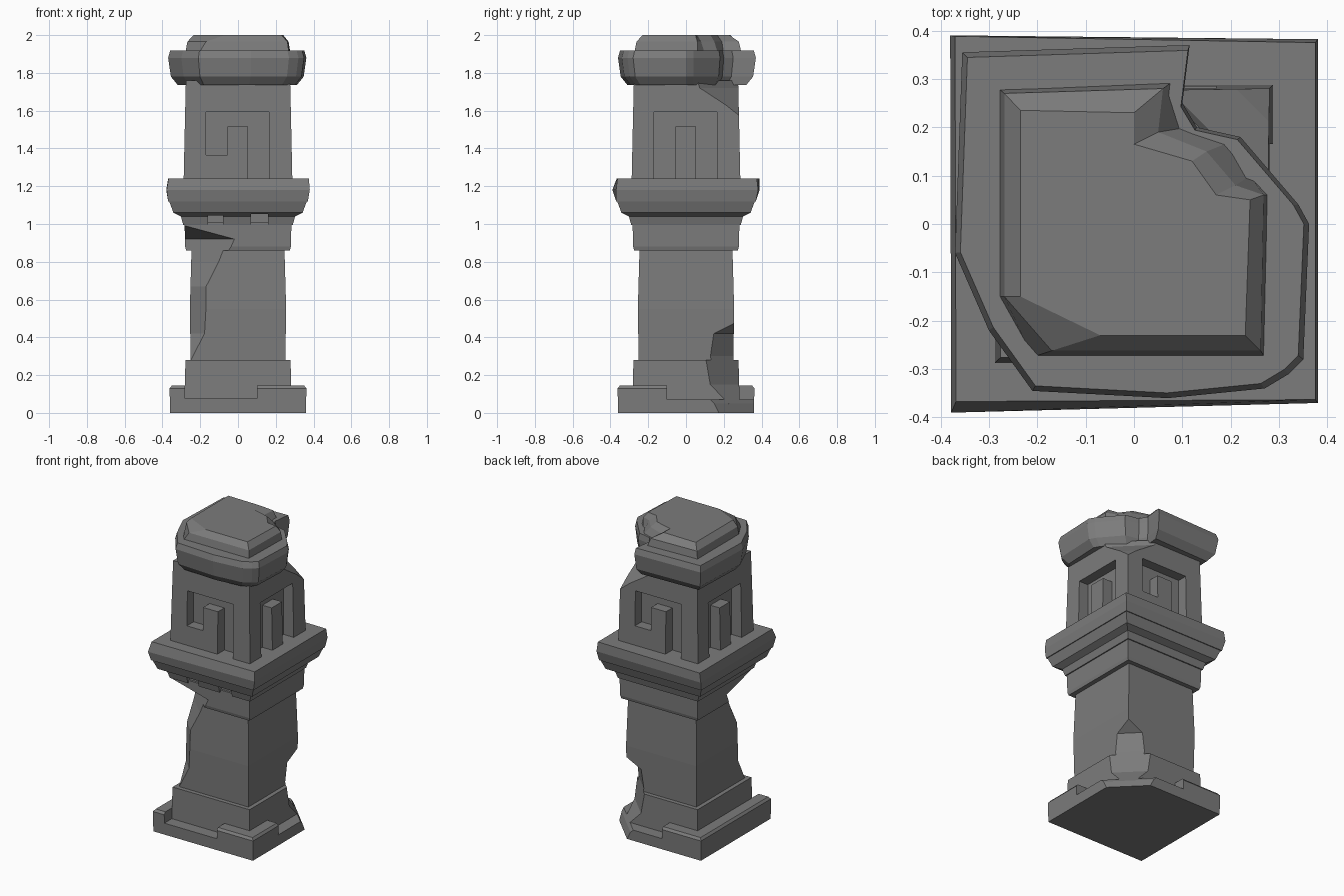
import bpy, bmesh, math

cube = bpy.data.objects.get("Cube")
if cube:
    bpy.data.objects.remove(cube, do_unlink=True)

stone = bpy.data.materials.new("grey_stone")
stone.use_nodes = True
GREY = (0.2, 0.2, 0.2, 1)
stone.diffuse_color = GREY
bsdf = stone.node_tree.nodes["Principled BSDF"]
bsdf.inputs["Base Color"].default_value = GREY
bsdf.inputs["Roughness"].default_value = 0.9


def loft(name, rings):
    """Closed solid through (height, outline) rings of equal point count."""
    bm = bmesh.new()
    loops = [[bm.verts.new((x, y, z)) for x, y in pts] for z, pts in rings]
    n = len(loops[0])
    for a, b in zip(loops, loops[1:]):
        for i in range(n):
            j = (i + 1) % n
            bm.faces.new((a[i], a[j], b[j], b[i]))
    bm.faces.new(loops[0])
    bm.faces.new(loops[-1])
    bmesh.ops.recalc_face_normals(bm, faces=bm.faces)
    me = bpy.data.meshes.new(name)
    bm.to_mesh(me)
    bm.free()
    me.materials.append(stone)
    ob = bpy.data.objects.new(name, me)
    bpy.context.collection.objects.link(ob)
    return ob


def square(r):
    return [(-r, -r), (r, -r), (r, r), (-r, r)]


def block(name, profile):
    """Square stone from (height, half width) pairs."""
    return loft(name, [(z, square(r)) for z, r in profile])


cutters = []


def box_cut(x0, x1, y0, y1, z0, z1, turns=0):
    """Box cutter, turned about z by quarter turns."""
    pts = [(x0, y0), (x1, y0), (x1, y1), (x0, y1)]
    for _ in range(turns):
        pts = [(-y, x) for x, y in pts]
    ob = loft("cutter", [(z0, pts), (z1, pts)])
    ob.hide_render = True
    cutters.append(ob)
    return ob


def corner_cut(s, profile):
    """Broken corner: removes s*(x+y) > c, with c varying by height."""
    ob = loft("cutter", [(z, [(s * 0.6, s * (c - 0.6)), (s * 0.6, s * 0.6),
                             (s * (c - 0.6), s * 0.6)]) for z, c in profile])
    ob.hide_render = True
    cutters.append(ob)
    return ob


def carve(ob, tools):
    for t in tools:
        m = ob.modifiers.new("carve", 'BOOLEAN')
        m.operation, m.solver, m.object = 'DIFFERENCE', 'EXACT', t
    bpy.context.view_layer.update()
    deps = bpy.context.evaluated_depsgraph_get()
    me = bpy.data.meshes.new_from_object(ob.evaluated_get(deps))
    ob.modifiers.clear()
    ob.data = me


# Broken corners of the lower pillar
back_break = corner_cut(1, [(-0.05, 0.56), (0.05, 0.51), (0.15, 0.41),
                            (0.3, 0.38), (0.42, 0.4), (0.48, 0.52)])
front_break = corner_cut(-1, [(0.26, 0.51), (0.42, 0.43), (0.67, 0.42),
                              (0.8, 0.35), (0.92, 0.3), (0.995, 0.58)])

# Plinth and shaft
plinth = block("plinth", [(0, 0.36), (0.13, 0.362), (0.145, 0.35)])
carve(plinth, [back_break,
               box_cut(-0.28, 0.1, -0.5, -0.27, 0.075, 0.3),
               box_cut(-0.1, 0.2, -0.5, -0.27, 0.07, 0.3, 1),
               box_cut(-0.25, 0.08, -0.5, -0.27, 0.07, 0.3, 2)])
step = block("plinth_step", [(0.03, 0.285), (0.28, 0.278)])
carve(step, [back_break])
shaft = block("shaft", [(0.25, 0.25), (0.55, 0.255), (0.9, 0.245)])
carve(shaft, [back_break, front_break])
neck = block("neck", [(0.86, 0.275), (0.88, 0.28), (1.01, 0.283)])
carve(neck, [front_break])

# Flared moulding with small chips below the ledge
moulding = block("moulding", [(0.995, 0.29), (1.04, 0.302),
                              (1.06, 0.342), (1.13, 0.368)])
carve(moulding, [box_cut(-0.16, -0.08, -0.5, -0.27, 0.9, 1.045),
                 box_cut(0.07, 0.16, -0.5, -0.27, 0.9, 1.052)])
ledge = loft("ledge", [(1.12, square(0.37)),
                       (1.18, [(-0.378, -0.39), (0.38, -0.37),
                               (0.38, 0.382), (-0.38, 0.39)]),
                       (1.24, [(-0.368, -0.367), (0.375, -0.363),
                               (0.375, 0.375), (-0.37, 0.388)])])

# Upper block with carved panels: hooks front and back, pillars on the sides
upper = block("upper_block", [(1.22, 0.288), (1.5, 0.282), (1.76, 0.276)])
panels = []
for k in range(4):
    foot = 1.365 if k % 2 == 0 else 1.2
    panels += [box_cut(-0.17, -0.055, -0.5, -0.215, foot, 1.56, k),
               box_cut(0.052, 0.165, -0.5, -0.215, 1.2, 1.56, k),
               box_cut(-0.17, 0.165, -0.5, -0.215, 1.515, 1.592, k)]
panels.append(corner_cut(1, [(1.56, 0.58), (1.63, 0.49),
                             (1.72, 0.35), (1.85, 0.3)]))
carve(upper, panels)

# Worn cap, outline bitten away at the back corner
outline = [(-0.355, 0.355), (0.115, 0.37), (0.1, 0.25), (0.13, 0.2),
           (0.22, 0.18), (0.28, 0.11), (0.34, 0.04), (0.362, 0),
           (0.35, -0.28), (0.32, -0.31), (0.27, -0.34), (0.07, -0.36),
           (-0.21, -0.345), (-0.30, -0.22), (-0.37, -0.06)]
cap = loft("cap", [(z, [(x * f, y * f) for x, y in outline])
                   for z, f in [(1.735, 0.86), (1.78, 0.96),
                                (1.88, 1.0), (1.918, 0.97)]])
crown = loft("crown", [
    (1.9, [(-0.28, 0.28), (0.08, 0.295), (0.11, 0.2), (0.2, 0.17),
           (0.24, 0.1), (0.278, 0.06), (0.27, -0.275), (-0.21, -0.275),
           (-0.28, -0.15)]),
    (1.965, [(-0.268, 0.27), (0.06, 0.28), (0.05, 0.19), (0.15, 0.15),
             (0.21, 0.08), (0.268, 0.06), (0.262, -0.262), (-0.17, -0.262),
             (-0.268, -0.15)]),
    (2.0, [(-0.235, 0.235), (0, 0.23), (0, 0.165), (0.12, 0.13),
           (0.17, 0.06), (0.24, 0.05), (0.23, -0.23), (-0.07, -0.23),
           (-0.235, -0.15)])])

for c in cutters:
    bpy.data.objects.remove(c, do_unlink=True)
